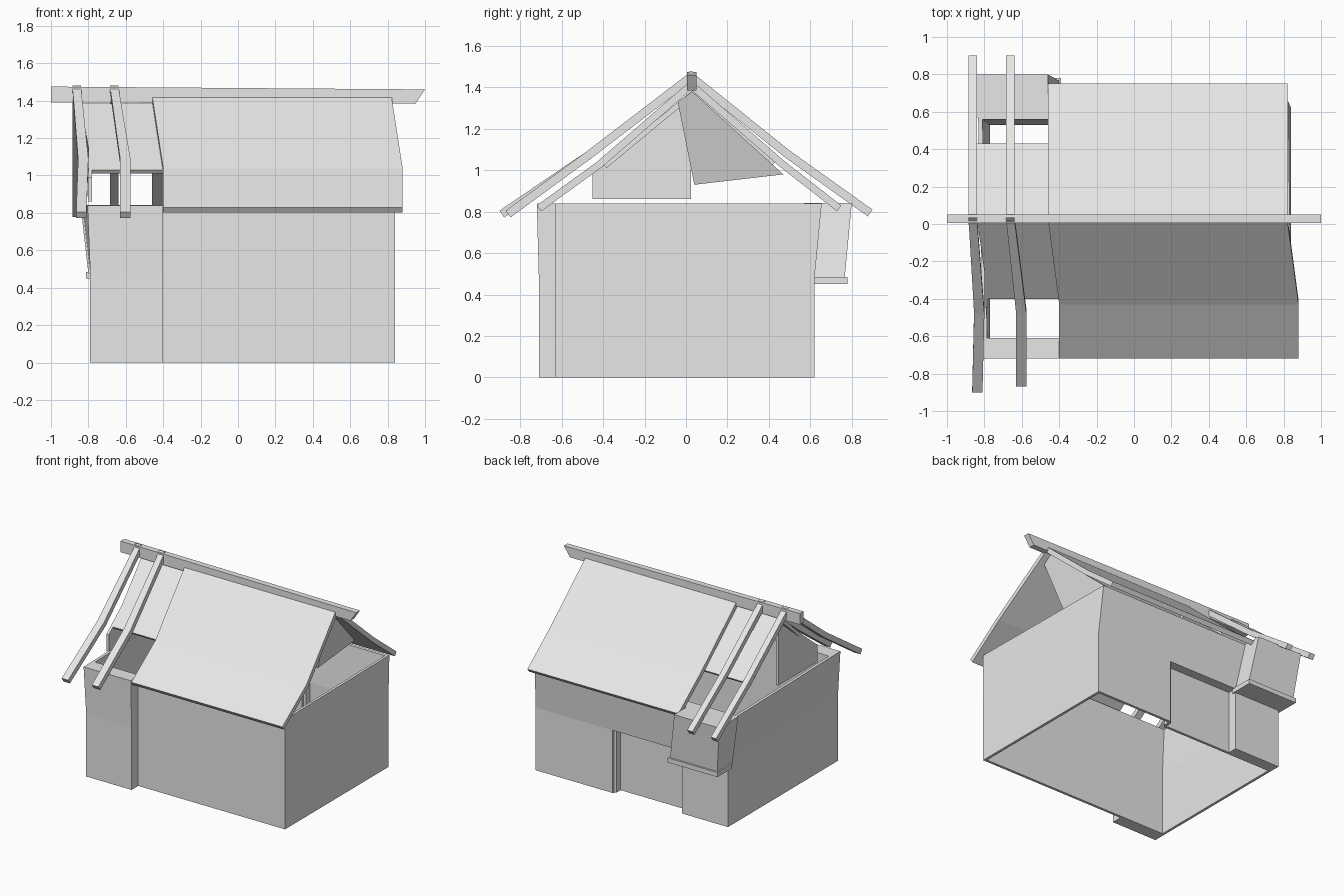
import bpy, bmesh
from mathutils import Vector

if "Cube" in bpy.data.objects:
    bpy.data.objects.remove(bpy.data.objects["Cube"])

mat = bpy.data.materials.new("plain_grey")
mat.diffuse_color = (0.8, 0.8, 0.8, 1)
mat.use_nodes = True
mat.node_tree.nodes["Principled BSDF"].inputs["Base Color"].default_value = mat.diffuse_color


def make(name, verts, faces):
    me = bpy.data.meshes.new(name)
    me.from_pydata([tuple(v) for v in verts], [], faces)
    bm = bmesh.new()
    bm.from_mesh(me)
    bmesh.ops.recalc_face_normals(bm, faces=bm.faces)
    bm.to_mesh(me)
    bm.free()
    me.materials.append(mat)
    ob = bpy.data.objects.new(name, me)
    bpy.context.collection.objects.link(ob)
    return ob


def loft(name, a, b):
    """Closed solid between two matching polygons."""
    n = len(a)
    faces = [(i, (i + 1) % n, (i + 1) % n + n, i + n) for i in range(n)]
    faces += [tuple(range(n)), tuple(range(n, 2 * n))]
    return make(name, list(a) + list(b), faces)


def hollow(name, z0, z1, out0, out1, in0, in1):
    """Hollow wall ring between two heights."""
    n = len(out0)
    verts = [(x, y, z) for loop, z in ((out0, z0), (out1, z1), (in1, z1), (in0, z0))
             for x, y in loop]
    faces = []
    for k in range(4):
        p, q = k * n, (k + 1) % 4 * n
        faces += [(p + i, p + (i + 1) % n, q + (i + 1) % n, q + i) for i in range(n)]
    return make(name, verts, faces)


def strip(name, rows, t):
    """Bent board running down a slope; rows are (x0, x1, y, z) of its top."""
    verts, faces = [], []
    for i, (x0, x1, y, z) in enumerate(rows):
        a, b = rows[max(i - 1, 0)], rows[min(i + 1, len(rows) - 1)]
        d = Vector((b[2] - a[2], b[3] - a[3])).normalized()
        ny, nz = (d.y, -d.x) if d.x > 0 else (-d.y, d.x)
        verts += [(x0, y, z), (x1, y, z), (x1, y + ny * t, z + nz * t), (x0, y + ny * t, z + nz * t)]
    for i in range(len(rows) - 1):
        p = i * 4
        faces += [(p + k, p + (k + 1) % 4, p + 4 + (k + 1) % 4, p + 4 + k) for k in range(4)]
    e = len(verts) - 4
    faces += [(0, 1, 2, 3), (e, e + 1, e + 2, e + 3)]
    return make(name, verts, faces)


def panel(name, pts, thick):
    a = [Vector(p) for p in pts]
    return loft(name, a, [p + Vector(thick) for p in a])


# Walls: lower ring has a front step and a niche in the back
front = [(-.79, -.71), (-.405, -.71), (-.405, -.63), (.84, -.63)]
low = front + [(.84, .62), (.19, .62), (.19, .55), (-.4, .55), (-.4, .62), (-.79, .62)]
mid = front + [(.84, .62), (.19, .62), (.18, .62), (-.39, .62), (-.4, .62), (-.79, .62)]
top = [(-.805, -.72), (-.405, -.72), (-.405, -.63), (.84, -.63), (.825, .655), (.19, .655),
       (.18, .655), (-.39, .655), (-.4, .655), (-.835, .655)]
inner = [(-.77, -.61), (-.42, -.61), (-.4, -.61), (.82, -.61), (.82, .6), (.17, .6),
         (.17, .53), (-.38, .53), (-.4, .53), (-.77, .53)]
inner_top = [(-.785, -.61), (-.42, -.61), (-.4, -.61), (.82, -.61), (.805, .63), (.17, .63),
             (.17, .56), (-.38, .56), (-.4, .56), (-.81, .56)]
hollow("lower_walls", 0, .48, low, low, inner, inner)
hollow("upper_walls", .48, .84, mid, top, inner, inner_top)


def rect(x0, x1, y0, y1, z):
    return [(x0, y0, z), (x1, y0, z), (x1, y1, z), (x0, y1, z)]


# Flared bay and its ledge at the back
loft("back_bay", rect(-.8, -.4, .58, .765, .475), rect(-.842, -.46, .57, .8, .842))
loft("bay_ledge", rect(-.812, -.39, .6, .78, .45), rect(-.812, -.39, .6, .78, .485))

# Main roof slopes
strip("front_roof", [(-.46, .82, .02, 1.43), (-.4, .88, -.43, 1.04), (-.4, .88, -.72, .83)], .035)
strip("back_roof", [(-.46, .82, .03, 1.43), (-.46, .82, .48, 1.04), (-.46, .82, .75, .83)], .035)

# Short inner sheets at the bare end of the roof
strip("front_inner_sheet", [(-.84, -.44, .03, 1.385), (-.78, -.38, -.4, 1.03)], .025)
strip("back_inner_sheet", [(-.84, -.44, .03, 1.385), (-.84, -.44, .43, 1.04)], .025)

# Exposed rafters
for x, kink, end, y_end in ((-.885, -.855, -.865, -.9), (-.685, -.63, -.63, -.87)):
    w = .045
    strip("front_rafter", [(x, x + w, .03, 1.48), (kink, kink + .055, -.48, 1.09),
                           (end, end + .055, y_end, .805)], .04)
    strip("back_rafter", [(x, x + w, .02, 1.48), (x, x + w, .5, 1.095), (x, x + w, .9, .81)], .04)

# Ridge beam with a slanted right end
panel("ridge_beam", [(-1, .005, 1.39), (.95, .005, 1.385), (1, .005, 1.46), (-1, .005, 1.475)],
      (0, .045, 0))

# Gable boards
panel("left_gable_board", [(-.8, -.45, .86), (-.8, .025, .86), (-.8, .025, 1.37),
                           (-.8, -.04, 1.32), (-.8, -.45, .99)], (.02, 0, 0))
panel("right_gable_board", [(.78, -.04, 1.33), (.65, .04, .93), (.66, .47, .98),
                            (.78, .03, 1.38)], (-.02, 0, 0))
